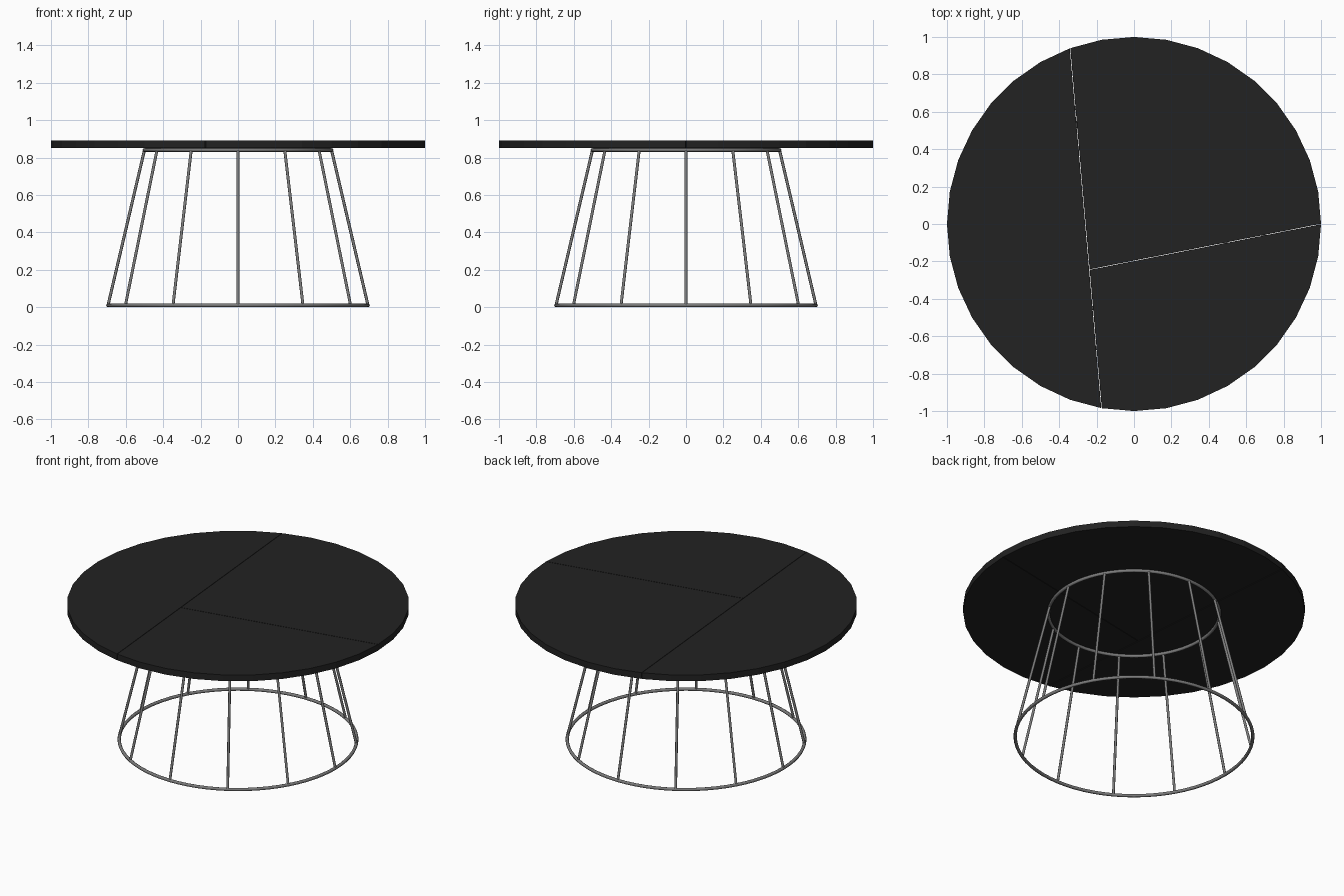
import bpy, bmesh, math
from mathutils import Vector

if "Cube" in bpy.data.objects:
    bpy.data.objects.remove(bpy.data.objects["Cube"], do_unlink=True)


def material(name, rgb):
    mat = bpy.data.materials.new(name)
    mat.use_nodes = True
    mat.diffuse_color = (*rgb, 1)
    mat.node_tree.nodes["Principled BSDF"].inputs["Base Color"].default_value = (*rgb, 1)
    return mat


black = material("black top", (0.016, 0.016, 0.016))
steel = material("grey steel", (0.2, 0.2, 0.2))


def finish(name, bm, mat):
    mesh = bpy.data.meshes.new(name)
    bm.to_mesh(mesh)
    bm.free()
    mesh.materials.append(mat)
    obj = bpy.data.objects.new(name, mesh)
    bpy.context.collection.objects.link(obj)
    return obj


def polar(radius, degrees, z=0):
    a = math.radians(degrees)
    return Vector((radius * math.cos(a), radius * math.sin(a), z))


# Table top: a 36-sided disc cut into three panels by fine seams
TOP, THICK, SIDES, GAP = 0.89, 0.04, 36, 0.0015
cross_a, cross_b = polar(1, 110), polar(1, 260)
joint = cross_a.lerp(cross_b, 0.615)
long_normal = (cross_b - cross_a).cross(Vector((0, 0, 1))).normalized()
short_normal = (polar(1, 0) - joint).cross(Vector((0, 0, 1))).normalized()


def panel(name, cuts):
    bm = bmesh.new()
    ring = [bm.verts.new(polar(1, 360 * i / SIDES, TOP - THICK)) for i in range(SIDES)]
    base = bm.faces.new(ring)
    for point, outward in cuts:
        bmesh.ops.bisect_plane(bm, geom=bm.verts[:] + bm.edges[:] + bm.faces[:],
                               plane_co=point - outward * GAP, plane_no=outward,
                               clear_outer=True)
    ext = bmesh.ops.extrude_face_region(bm, geom=bm.faces[:])["geom"]
    bmesh.ops.translate(bm, vec=(0, 0, THICK),
                        verts=[g for g in ext if isinstance(g, bmesh.types.BMVert)])
    bmesh.ops.recalc_face_normals(bm, faces=bm.faces[:])
    finish(name, bm, black)


left_side = long_normal if long_normal.x > 0 else -long_normal
panel("top_panel_right", [(joint, left_side)])
panel("top_panel_front", [(joint, -left_side), (joint, -short_normal)])
panel("top_panel_back", [(joint, -left_side), (joint, short_normal)])


# Base: tubes swept along curves
def tube(name, points, radius, closed=False):
    curve = bpy.data.curves.new(name, "CURVE")
    curve.dimensions = "3D"
    curve.bevel_depth = radius
    curve.bevel_resolution = 2
    curve.use_fill_caps = not closed
    spline = curve.splines.new("POLY")
    spline.points.add(len(points) - 1)
    for p, co in zip(spline.points, points):
        p.co = (*co, 1)
    spline.use_cyclic_u = closed
    spline.use_smooth = True
    curve.materials.append(steel)
    obj = bpy.data.objects.new(name, curve)
    bpy.context.collection.objects.link(obj)


LOW_R, HIGH_R, LOW_Z, HIGH_Z = 0.695, 0.5, 0.01, 0.84
for name, radius, z in (("floor_ring", LOW_R, LOW_Z), ("upper_ring", HIGH_R, HIGH_Z)):
    tube(name, [polar(radius, i * 5, z) for i in range(72)], 0.01, True)

for i in range(12):
    tube(f"rod_{i + 1}", [polar(LOW_R, i * 30, LOW_Z), polar(HIGH_R, i * 30, HIGH_Z)], 0.008)
